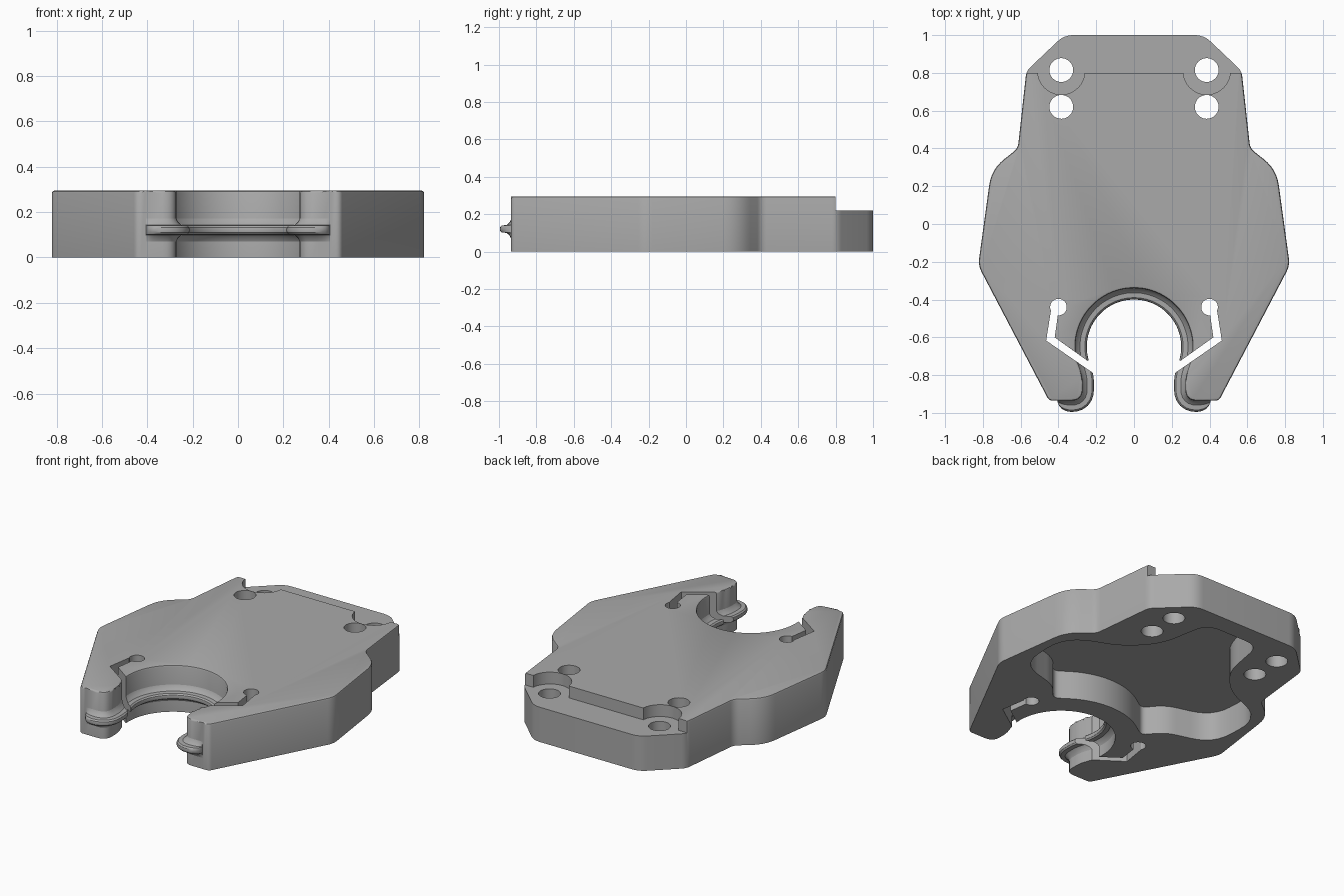
import bpy, bmesh, math
from mathutils import Vector

if "Cube" in bpy.data.objects:
    bpy.data.objects.remove(bpy.data.objects["Cube"])

grey = bpy.data.materials.new("plain grey")
grey.diffuse_color = (0.4, 0.4, 0.4, 1)
grey.use_nodes = True
grey.node_tree.nodes["Principled BSDF"].inputs["Base Color"].default_value = grey.diffuse_color
HEIGHT = 0.295


def rounded(corners, steps=6):
    """Open polyline of (x, y, radius) with curved corners."""
    pts = []
    for i, (x, y, r) in enumerate(corners):
        p = Vector((x, y))
        if r == 0 or i in (0, len(corners) - 1):
            pts.append(p)
            continue
        a = Vector(corners[i - 1][:2]) - p
        b = Vector(corners[i + 1][:2]) - p
        r = min(r, a.length * 0.49, b.length * 0.49)
        a, b = p + a.normalized() * r, p + b.normalized() * r
        for k in range(steps + 1):
            t = k / steps
            pts.append(a * (1 - t) ** 2 + p * 2 * t * (1 - t) + b * t * t)
    return pts


def mirrored(half):
    """Close a right-hand half outline with its mirror image."""
    left = [Vector((-p.x, p.y)) for p in reversed(half)]
    pts = []
    for p in half + left:
        if not pts or (p - pts[-1]).length > 1e-4:
            pts.append(p)
    if (pts[0] - pts[-1]).length < 1e-4:
        pts.pop()
    return pts


def make_object(name, bm):
    bmesh.ops.recalc_face_normals(bm, faces=bm.faces[:])
    mesh = bpy.data.meshes.new(name)
    bm.to_mesh(mesh)
    bm.free()
    mesh.materials.append(grey)
    ob = bpy.data.objects.new(name, mesh)
    bpy.context.collection.objects.link(ob)
    return ob


def prism(name, pts, z0, z1, bevel=0):
    bm = bmesh.new()
    face = bm.faces.new([bm.verts.new((p[0], p[1], z0)) for p in pts])
    out = bmesh.ops.extrude_face_region(bm, geom=[face])
    top = [g for g in out["geom"] if isinstance(g, bmesh.types.BMVert)]
    for v in top:
        v.co.z = z1
    if bevel:
        edges = [e for e in bm.edges if all(v.co.z > z1 - 1e-5 for v in e.verts)]
        bmesh.ops.bevel(bm, geom=edges, offset=bevel, segments=2, profile=0.5,
                        affect='EDGES', clamp_overlap=True)
    return make_object(name, bm)


def circle(x, y, r, n=40):
    return [(x + r * math.cos(2 * math.pi * k / n),
             y + r * math.sin(2 * math.pi * k / n)) for k in range(n)]


def cut(ob, cutter):
    m = ob.modifiers.new("cut", 'BOOLEAN')
    m.operation, m.solver, m.object = 'DIFFERENCE', 'EXACT', cutter
    bpy.context.view_layer.objects.active = ob
    bpy.ops.object.modifier_apply(modifier=m.name)


# Open round seat, continuing along the inside of the arm tip
A0 = -17
seat = [Vector((0.31 * math.cos(math.radians(a)), -0.65 + 0.31 * math.sin(math.radians(a))))
        for a in [90 - k * (90 - A0) / 28 for k in range(29)]]
tip = rounded([(seat[-1].x, seat[-1].y, 0), (0.272, -0.81, 0.05),
               (0.272, -0.935, 0.06), (0.41, -0.935, 0)])
inner = seat + tip[1:]

# Plate body
outer = rounded([(0.41, -0.935, 0), (0.45, -0.935, 0.03), (0.825, -0.22, 0.04),
                 (0.755, 0.29, 0.1), (0.615, 0.40, 0.03), (0.57, 0.81, 0.03),
                 (0.37, 1.0, 0.05), (0, 1.0, 0)])
body = prism("plate_body", mirrored(inner + outer[1:]), 0, HEIGHT, 0.012)

# Ridge swept along the seat and round the arm tips: (reach, height)
profile = [(-0.02, 0.07), (0, 0.07), (0.008, 0.086), (0.024, 0.1), (0.05, 0.102),
           (0.058, 0.11), (0.06, 0.121), (0.058, 0.132), (0.05, 0.14),
           (0.024, 0.142), (0.008, 0.156), (0, 0.172), (-0.02, 0.172)]
half = inner[:-1] + [Vector((x, -0.935)) for x in (0.35, 0.37, 0.385, 0.397, 0.405)]
half = [p for i, p in enumerate(half) if i == 0 or (p - half[i - 1]).length > 1e-4]
path = [Vector((-p.x, p.y)) for p in reversed(half[1:])] + half
bm = bmesh.new()
rings = []
for i, p in enumerate(path):
    t = (path[min(i + 1, len(path) - 1)] - path[max(i - 1, 0)]).normalized()
    n = Vector((t.y, -t.x))
    reach = 1.0
    if p.y < -0.934 and abs(p.x) > 0.33:
        reach = math.sqrt(max(0.01, 1 - ((abs(p.x) - 0.33) / 0.075) ** 2))
    rings.append([bm.verts.new((p.x + n.x * d * (reach if d > 0 else 1),
                                p.y + n.y * d * (reach if d > 0 else 1), z))
                  for d, z in profile])
for a, b in zip(rings, rings[1:]):
    for k in range(len(profile)):
        j = (k + 1) % len(profile)
        bm.faces.new((a[k], a[j], b[j], b[k]))
bm.faces.new(rings[0])
bm.faces.new(rings[-1])
ridge = make_object("seat_ridge", bm)

# Cutters: rear step, underside pocket, screw holes, flexure slots
cutters = [prism("step_cutter", [(-1, 0.8), (1, 0.8), (1, 1.2), (-1, 1.2)], 0.22, 0.5)]
arc = [(0.45 * math.sin(math.radians(a)), -0.65 + 0.45 * math.cos(math.radians(a)), 0)
       for a in range(0, 40, 4)]
pocket = rounded(arc + [(0.33, -0.33, 0.04), (0.42, -0.22, 0.08), (0.71, -0.14, 0.14),
                        (0.73, 0.25, 0.18), (0.40, 0.38, 0.12), (0.25, 0.55, 0.1),
                        (0.19, 0.88, 0.12), (0, 0.88, 0)])
cutters.append(prism("pocket_cutter", mirrored(pocket), -0.1, 0.18))
slots = []
for s in (-1, 1):
    cutters.append(prism("counterbore_cutter", circle(s * 0.385, 0.81, 0.125), 0.22, 0.5))
    for y in (0.815, 0.62):
        cutters.append(prism("hole_cutter", circle(s * 0.385, y, 0.063), -0.1, 0.5))
    slots.append(prism("slot_end_cutter", circle(s * 0.4, -0.44, 0.044), -0.1, 0.5))
    slots.append(prism("slot_cutter", [
        (s * x, y) for x, y in [(0.44, -0.46), (0.465, -0.617), (0.215, -0.79), (0.14, -0.80),
                                (0.14, -0.65), (0.245, -0.725), (0.42, -0.60), (0.40, -0.46)]],
        -0.1, 0.5))
for c in cutters + slots:
    cut(body, c)
for c in slots:
    cut(ridge, c)
for c in cutters + slots:
    bpy.data.objects.remove(c)

# Smooth curved walls, keep hard edges
for ob in (body, ridge):
    bpy.ops.object.select_all(action='DESELECT')
    ob.select_set(True)
    bpy.context.view_layer.objects.active = ob
    bpy.ops.object.shade_smooth_by_angle(angle=math.radians(30))
